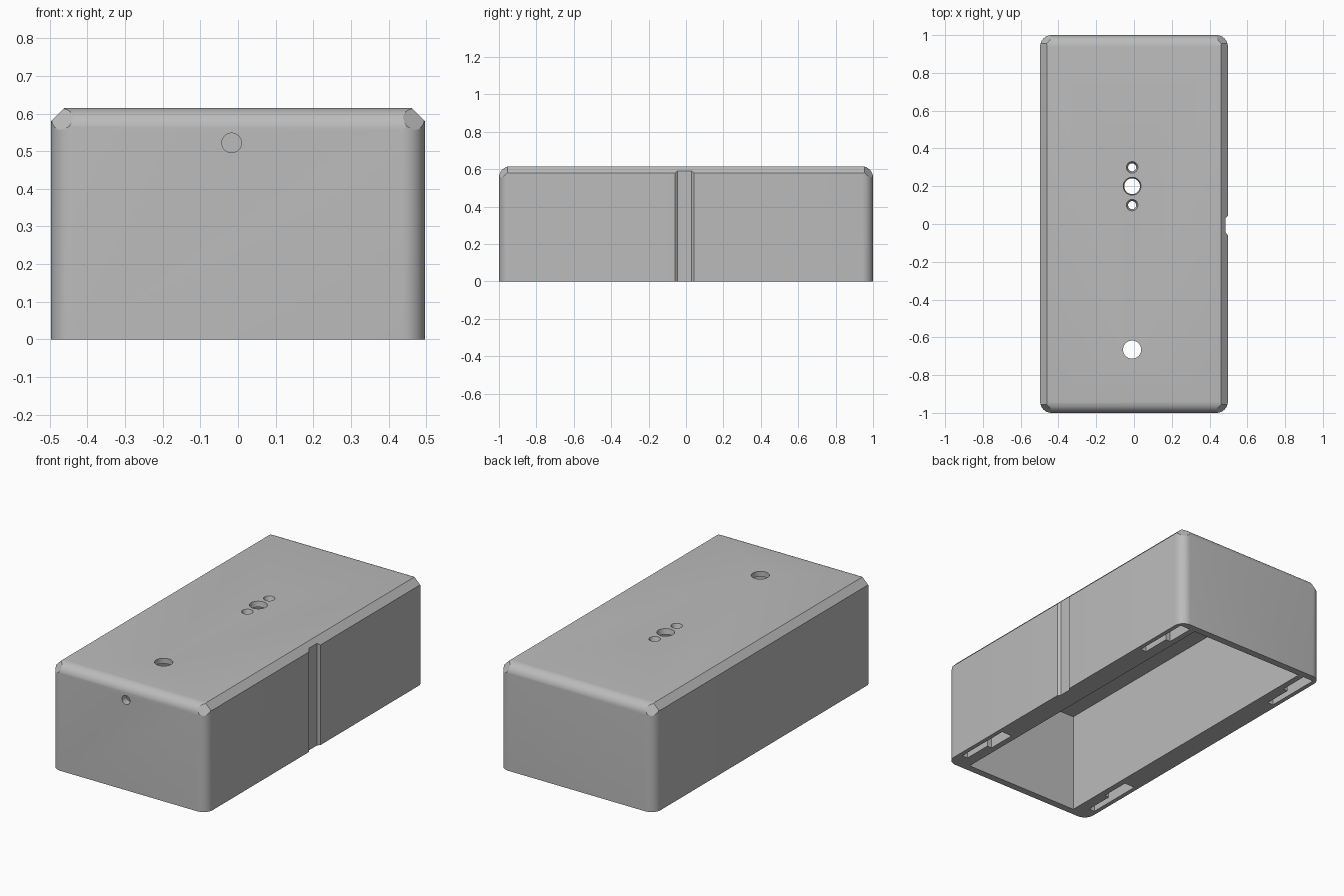
import bpy, bmesh
from mathutils import Vector, Matrix

cube = bpy.data.objects.get("Cube")
if cube:
    bpy.data.objects.remove(cube, do_unlink=True)

HALF_X, HALF_Y, TOP = 0.497, 1.0, 0.615
FILLET, CHAMFER = 0.06, 0.036

grey = bpy.data.materials.new("light grey plastic")
grey.use_nodes = True
grey.diffuse_color = (0.5, 0.5, 0.5, 1)
grey.node_tree.nodes["Principled BSDF"].inputs["Base Color"].default_value = (0.5, 0.5, 0.5, 1)


def make_object(name, bm):
    bmesh.ops.recalc_face_normals(bm, faces=bm.faces)
    mesh = bpy.data.meshes.new(name)
    bm.to_mesh(mesh)
    bm.free()
    mesh.materials.append(grey)
    obj = bpy.data.objects.new(name, mesh)
    bpy.context.collection.objects.link(obj)
    return obj


def box_mesh(low, high):
    bm = bmesh.new()
    low, high = Vector(low), Vector(high)
    matrix = Matrix.Translation((low + high) / 2) @ Matrix.Diagonal((high - low).to_4d())
    bmesh.ops.create_cube(bm, size=1, matrix=matrix)
    return bm


def slice_off(bm, point, normal):
    geom = bm.verts[:] + bm.edges[:] + bm.faces[:]
    cut = bmesh.ops.bisect_plane(bm, geom=geom, dist=1e-5, plane_co=point,
                                 plane_no=normal, clear_outer=True)["geom_cut"]
    edges = [e for e in cut if isinstance(e, bmesh.types.BMEdge)]
    bmesh.ops.holes_fill(bm, edges=edges, sides=0)


def carve(target, name, bm):
    cutter = make_object(name, bm)
    cutter.hide_render = True
    mod = target.modifiers.new(name, 'BOOLEAN')
    mod.operation, mod.solver, mod.object = 'DIFFERENCE', 'EXACT', cutter
    bpy.context.view_layer.objects.active = target
    bpy.ops.object.modifier_apply(modifier=name)
    bpy.data.objects.remove(cutter, do_unlink=True)


def round_cutter(centre, r_low, r_high, depth, matrix=Matrix()):
    bm = bmesh.new()
    bmesh.ops.create_cone(bm, cap_ends=True, segments=40, radius1=r_low, radius2=r_high,
                          depth=depth, matrix=Matrix.Translation(centre) @ matrix)
    return bm


# Outer block: rounded upright corners and rounded top end edges
bm = box_mesh((-HALF_X, -HALF_Y, 0), (HALF_X, HALF_Y, TOP))


def is_rounded(edge):
    a, b = (v.co for v in edge.verts)
    upright = abs(a.z - b.z) > 0.1
    top_end = abs(a.x - b.x) > 0.1 and a.z > 0.1
    return upright or top_end


bmesh.ops.bevel(bm, geom=[e for e in bm.edges if is_rounded(e)], offset=FILLET,
                segments=8, profile=0.5, affect='EDGES')

# Long top chamfers and small corner facets
for sx in (-1, 1):
    edge_x = sx * (HALF_X - CHAMFER)
    slice_off(bm, (edge_x, 0, TOP), (sx, 0, 1))
    for sy in (-1, 1):
        slice_off(bm, (edge_x, sy * 0.955, TOP), (sx, sy * 1.4, 1))
shell = make_object("enclosure_shell", bm)

# Open underside cavity
carve(shell, "cavity", box_mesh((-0.37, -0.958, -0.1), (0.37, 0.958, 0.584)))

# Stepped clip slots in the bottom rim
for sx in (-1, 1):
    for start in (-0.9, 0.62):
        for inner, y0, y1 in ((0.435, start, start + 0.18), (0.405, start + 0.17, start + 0.34)):
            xs = sorted((sx * inner, sx * 0.472))
            carve(shell, "clip_slot", box_mesh((xs[0], y0, -0.1), (xs[1], y1, 0.1)))

# Shallow upright groove with sloping sides on the left wall
bm = bmesh.new()
profile = [(0.52, -0.085), (0.485, -0.045), (0.485, 0.03), (0.52, 0.07)]
face = bm.faces.new([bm.verts.new((x, y, -0.1)) for x, y in profile])
raised = bmesh.ops.extrude_face_region(bm, geom=[face])["geom"]
bmesh.ops.translate(bm, verts=[v for v in raised if isinstance(v, bmesh.types.BMVert)],
                    vec=(0, 0, 0.695))
carve(shell, "side_groove", bm)

# Holes through the top, slightly countersunk
for y, r_low, r_high in ((0.3, 0.02, 0.032), (0.2, 0.041, 0.048),
                         (0.1, 0.02, 0.032), (-0.665, 0.048, 0.048)):
    carve(shell, "top_hole", round_cutter((-0.01, y, 0.6), r_low, r_high, 0.04))

# Cable hole in the front wall
carve(shell, "front_hole",
      round_cutter((-0.017, -0.98, 0.522), 0.026, 0.026, 0.1, Matrix.Rotation(1.5708, 4, 'X')))

bpy.ops.object.select_all(action='DESELECT')
shell.select_set(True)
bpy.context.view_layer.objects.active = shell
bpy.ops.object.shade_smooth_by_angle(angle=0.45)
